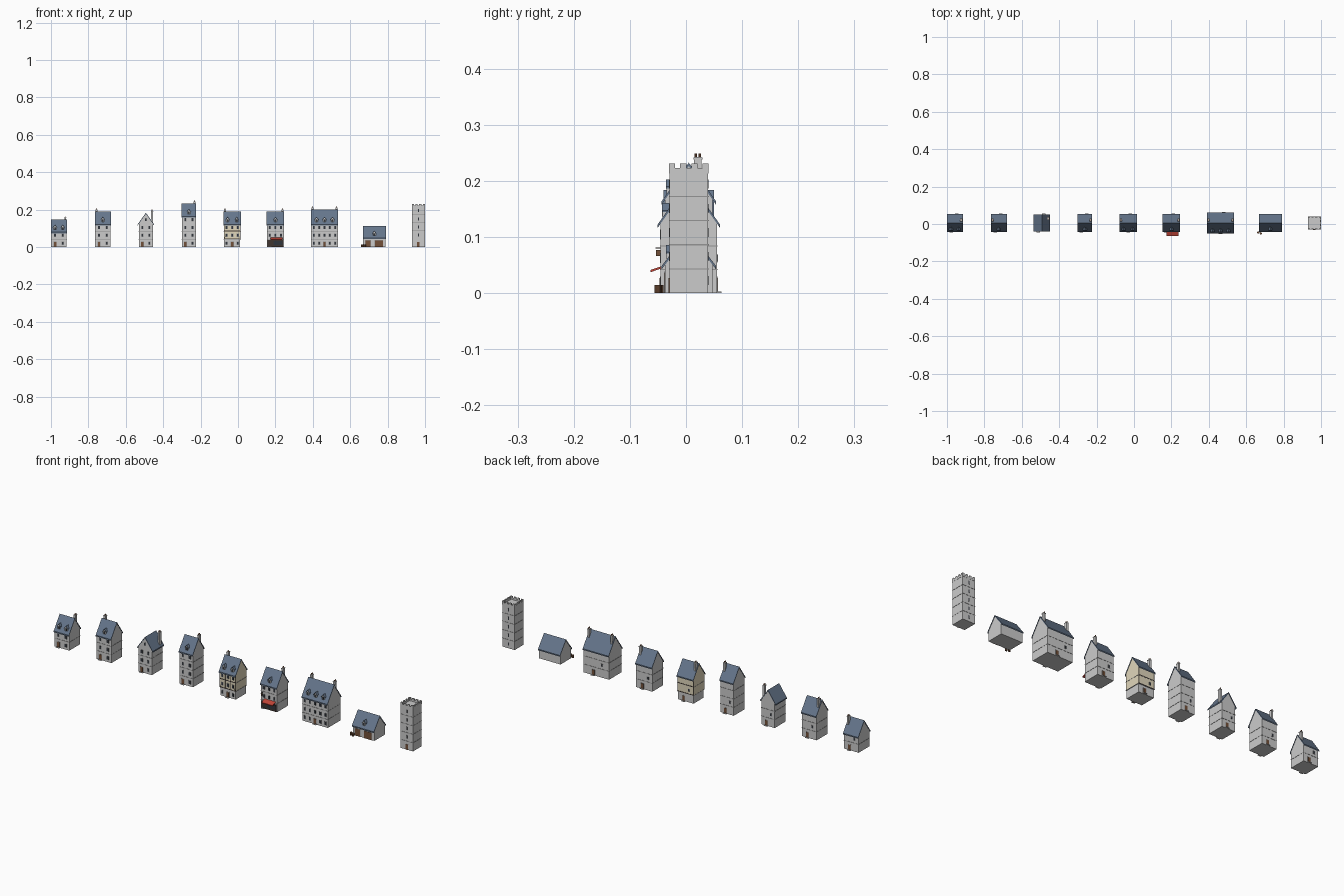
import bpy, bmesh, math
from mathutils import Matrix

if "Cube" in bpy.data.objects:
    bpy.data.objects.remove(bpy.data.objects["Cube"])

COL = dict(slate=(0.13, 0.18, 0.26), glass=(0.03, 0.035, 0.045), wood=(0.17, 0.08, 0.04),
           dark=(0.05, 0.035, 0.03), cream=(0.75, 0.68, 0.5), red=(0.55, 0.06, 0.04),
           clay=(0.25, 0.11, 0.06), trim=(0.3, 0.3, 0.3))
MATS = {}
for k, c in COL.items():
    MATS[k] = bpy.data.materials.new(k)
    MATS[k].diffuse_color = (*c, 1)

CY = 0.005      # centre line of the row
ST = 0.042      # storey height


class Part:
    """Collects solids of one kind into one object."""
    def __init__(self, name, mat=None):
        self.name, self.mat, self.bm = name, mat, bmesh.new()

    def prism(self, pts, axis, a, b):
        place = (lambda p, t: (t, p[0], p[1])) if axis == 'x' else (lambda p, t: (p[0], t, p[1]))
        lo = [self.bm.verts.new(place(p, a)) for p in pts]
        hi = [self.bm.verts.new(place(p, b)) for p in pts]
        n = len(pts)
        self.bm.faces.new(lo)
        self.bm.faces.new(hi[::-1])
        for i in range(n):
            self.bm.faces.new((lo[i], hi[i], hi[(i + 1) % n], lo[(i + 1) % n]))

    def box(self, x0, x1, y0, y1, z0, z1):
        self.prism([(y0, z0), (y1, z0), (y1, z1), (y0, z1)], 'x', x0, x1)

    def cyl(self, x, y, z0, z1, r, n=8):
        bmesh.ops.create_cone(self.bm, cap_ends=True, segments=n, radius1=r, radius2=r, depth=z1 - z0,
                              matrix=Matrix.Translation((x, y, (z0 + z1) / 2)))

    def done(self):
        if not self.bm.verts:
            return
        bmesh.ops.recalc_face_normals(self.bm, faces=self.bm.faces[:])
        me = bpy.data.meshes.new(self.name)
        self.bm.to_mesh(me)
        self.bm.free()
        ob = bpy.data.objects.new(self.name, me)
        bpy.context.collection.objects.link(ob)
        if self.mat:
            me.materials.append(MATS[self.mat])


def roof_profile(c, e, zr, slope, t):
    ze = zr - e * slope
    return [(c - e, ze - t), (c - e, ze), (c, zr), (c + e, ze), (c + e, ze - t), (c, zr - t)]


def house(name, cx, w, d, floors, cols, door=0, dormers=(), stacks=(), front_gable=False,
          timber=False, shop=False, barn=False):
    P = {k: Part(f"{name}_{k}", m) for k, m in dict(
        walls=None, upper_walls='cream', string_courses='trim', roof='slate', frames='trim',
        panes='glass', doors='wood', steps=None, chimneys=None, pots='clay', dormers=None,
        timbers='dark', awning='red').items()}
    x0, x1, y0, y1 = cx - w / 2, cx + w / 2, CY - d / 2, CY + d / 2
    top = 0.052 if barn else floors * ST
    half, c = (w / 2, cx) if front_gable else (d / 2, CY)
    axis, a, b = ('y', y0, y1) if front_gable else ('x', x0, x1)
    slope = 1.3 if barn else 1.42
    peak = top + half * slope

    # walls with gables, string courses
    zb = ST if timber else 0
    if timber:
        P['walls'].box(x0 + .002, x1 - .002, y0 + .002, y1 - .002, 0, ST)
    P['upper_walls' if timber else 'walls'].prism(
        [(c - half, zb), (c + half, zb), (c + half, top), (c, peak), (c - half, top)], axis, a, b)
    for i in range(1, floors):
        P['string_courses'].box(x0 - .001, x1 + .001, y0 - .001, y1 + .001, i * ST - .001, i * ST + .001)

    # roof slab
    P['roof'].prism(roof_profile(c, half + .006, peak + .004, slope, .006), axis, a - .0015, b + .0015)

    def window(x, z, ww=.009, hh=.015, y=y0, s=-1):
        for part, o, g in (('frames', .001, .0015), ('panes', .0016, 0)):
            P[part].box(x - ww / 2 - g, x + ww / 2 + g, min(y, y + s * o), max(y, y + s * o), z - g, z + hh + g)

    def doorway(x, y, s, ww=.013, hh=.027, step=True):
        def span(o):
            return min(y, y + s * o), max(y, y + s * o)
        P['frames'].box(x - ww / 2 - .002, x + ww / 2 + .002, *span(.001), 0, hh + .002)
        P['doors'].box(x - ww / 2, x + ww / 2, *span(.0018), 0, hh)
        if step:
            P['steps'].box(x - ww / 2 - .003, x + ww / 2 + .003, *span(.008), 0, .0025)

    # front openings
    xs = [x0 + w * (i + .5) / cols for i in range(cols)]
    if barn:
        doorway(cx - .033, y0, -1, .028, .036, False)
        doorway(cx + .025, y0, -1, .042, .036, False)
    else:
        for f in range(floors):
            for i, x in enumerate(xs):
                if f == 0 and i == door:
                    doorway(x, y0, -1)
                elif f or not shop:
                    window(x, f * ST + .013)
        if front_gable:
            window(cx, top + .014, .008, .013)
        # back door and small back window
        doorway(cx + w * .12, y1, 1)
        window(cx - w * .22, ST + .014, .008, .012, y1, 1)

    # shop front, awning and hanging sign
    if shop:
        P['timbers'].box(x0 + .004, x1 - .004, y0 - .002, y0, 0, .037)
        P['panes'].box(x0 + w * .4, x1 - .008, y0 - .003, y0, .01, .031)
        P['awning'].prism([(y0, .05), (y0 - .026, .041), (y0 - .026, .037), (y0, .046)], 'x', cx - .025, x1 - .008)
        P['timbers'].box(x0 + .010, x0 + .0115, y0 - .017, y0, .079, .081)
        P['doors'].box(x0 + .010, x0 + .0115, y0 - .016, y0 - .005, .066, .077)

    # timber framing on front and back
    if timber:
        for s, y in ((-1, y0), (1, y1)):
            ya, yb = sorted((y, y + s * .0012))
            for z in (ST, ST * 2, top - .003):
                P['timbers'].box(x0, x1, ya, yb, z, z + .003)
            n = cols * 2 if s < 0 else 2
            for i in range(n + 1):
                x = x0 + .001 + (w - .002) * i / n
                if i % 2 == 0:
                    P['timbers'].box(x - .001, x + .001, ya, yb, ST, top)
            if s < 0:
                for e in (0, 1):
                    q = [(x0 + .001, ST + .003), (x0 + .003, ST + .003), (x0 + .009, ST + .014), (x0 + .007, ST + .014)]
                    P['timbers'].prism([(2 * cx - p[0], p[1]) if e else p for p in q], 'y', ya, yb)

    # dormers
    for fx in dormers:
        x, y, z = cx + fx * w, y0 + .004, top + .005
        r = .008
        yb = y0 + .03
        P['dormers'].prism([(x - r, z), (x + r, z), (x + r, z + .016), (x, z + .026), (x - r, z + .016)], 'y', y, yb)
        P['roof'].prism(roof_profile(x, r + .002, z + .029, 1.25, .003), 'y', y - .002, yb)
        window(x, z + .005, .008, .011, y)

    # chimney stacks with caps and two pots
    for s in stacks:
        x, y = (cx + w / 2 - .004, .03) if front_gable else (cx + s * (w / 2 - .007), CY + .016)
        zt = peak + .014
        P['chimneys'].box(x - .005, x + .005, y - .007, y + .007, top, zt)
        P['chimneys'].box(x - .006, x + .006, y - .008, y + .008, zt - .004, zt - .001)
        for k in (-.0038, .0038):
            P['pots'].cyl(x, y + k, zt, zt + .006, .0022)
    for p in P.values():
        p.done()


house("small_cottage", -.9575, .082, .085, 2, 2, 0, (-.25, .25), (1,))
house("three_storey_house", -.7225, .082, .085, 3, 2, 0, (0,), (-1,))
house("gabled_house", -.4925, .075, .087, 3, 2, 0, (), (1,), front_gable=True)
house("tall_house", -.2625, .075, .085, 4, 2, 0, (0,), (1,))
house("timbered_house", -.031, .09, .085, 3, 3, 1, (-.27, .27), (-1,), timber=True)
house("shop_house", .2, .09, .085, 3, 3, 0, (0,), (1,), shop=True)
house("wide_house", .4625, .142, .1, 3, 5, 2, (-.3, 0, .3), (-1, 1))
house("stable", .7285, .12, .085, 1, 1, 0, (0,), (), barn=True)

# barrels beside the stable
barrels = Part("barrels", 'wood')
for bx, by in ((.664, -.046), (.678, -.05)):
    barrels.cyl(bx, by, 0, .014, .006, 10)
barrels.done()

# watch tower
tx, r, th = .9645, .0345, .215
shaft, bands, slits, tdoor = Part("tower_shaft"), Part("tower_bands", 'trim'), Part("tower_slits", 'glass'), Part("tower_door", 'wood')
shaft.box(tx - r, tx + r, CY - r, CY + r, 0, th)
for i in range(1, 5):
    bands.box(tx - r - .001, tx + r + .001, CY - r - .001, CY + r + .001, i * .043 - .001, i * .043 + .001)
for i in range(5):
    z = i * .043 + .014
    for s in (-1, 1):
        if i or s > 0:
            slits.box(tx - .0025, tx + .0025, CY + s * r - .001, CY + s * r + .001, z, z + .016)
tdoor.box(tx - .007, tx + .007, CY - r - .002, CY - r, 0, .027)
# parapet and merlons
para = Part("tower_parapet")
t, o = .005, r + .0007
n = 4
for s in (-1, 1):
    e0, e1 = sorted((s * o, s * (o - t)))
    para.box(tx - o, tx + o, CY + e0, CY + e1, th - .002, .223)
    para.box(tx + e0, tx + e1, CY - o + t, CY + o - t, th - .002, .223)
    for i in range(n):
        a = -o + (2 * o - .011) * i / (n - 1)
        para.box(tx + a, tx + a + .011, CY + e0, CY + e1, .223, .231)
        if 0 < i < n - 1:
            para.box(tx + e0, tx + e1, CY + a, CY + a + .011, .223, .231)
    for k in (-1, 1):
        ya, yb = sorted((k * (o - t), k * (o - .011)))
        para.box(tx + e0, tx + e1, CY + ya, CY + yb, .223, .231)
for p in (shaft, bands, slits, tdoor, para):
    p.done()

for m in bpy.data.materials:
    if m.users and not m.is_grease_pencil:
        m.use_nodes = True
        m.node_tree.nodes["Principled BSDF"].inputs["Base Color"].default_value = m.diffuse_color
